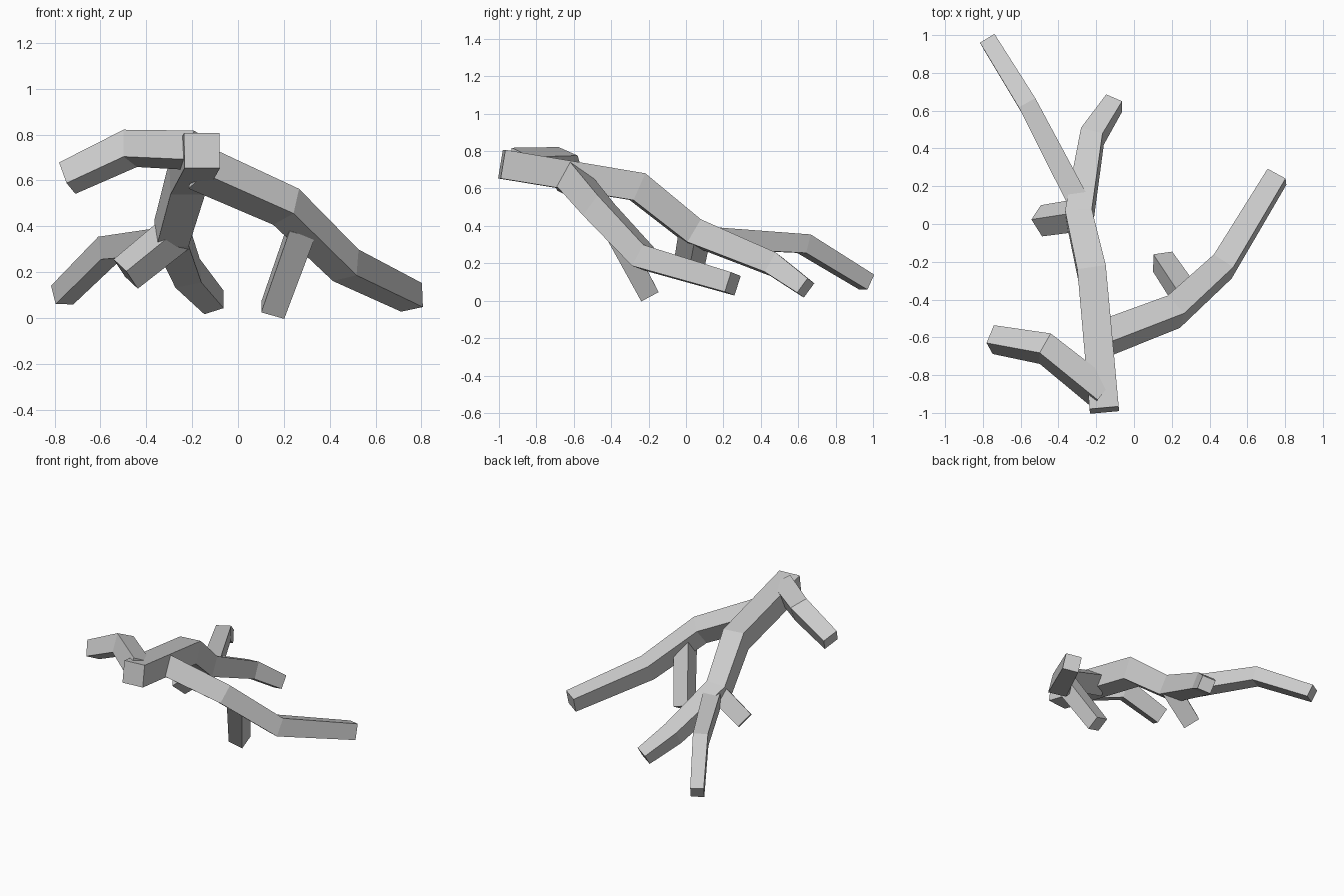
import bpy, bmesh
from mathutils import Vector

if "Cube" in bpy.data.objects:
    bpy.data.objects.remove(bpy.data.objects["Cube"])


def limb(name, path, widths, up):
    """Square, tapering limb with mitred joints; 'up' is the normal of its top face."""
    pts = [Vector(p) for p in path]
    dirs = [(b - a).normalized() for a, b in zip(pts, pts[1:])]
    up = Vector(up)
    up = (up - dirs[0] * up.dot(dirs[0])).normalized()
    bm = bmesh.new()
    rings = []
    for i, p in enumerate(pts):
        d = dirs[max(i - 1, 0)]
        nxt = dirs[min(i, len(dirs) - 1)]
        mitre = (d + nxt).normalized()
        side = d.cross(up)
        ring = []
        for s, t in ((-1, -1), (1, -1), (1, 1), (-1, 1)):
            o = (side * s + up * t) * widths[i] / 2
            # slide the corner along the limb onto the mitre plane
            o -= d * (o.dot(mitre) / d.dot(mitre))
            ring.append(bm.verts.new(p + o))
        rings.append(ring)
        up = d.rotation_difference(nxt) @ up
    for a, b in zip(rings, rings[1:]):
        for k in range(4):
            bm.faces.new((a[k], a[(k + 1) % 4], b[(k + 1) % 4], b[k]))
    bm.faces.new(rings[0])
    bm.faces.new(rings[-1])
    bmesh.ops.recalc_face_normals(bm, faces=bm.faces)
    mesh = bpy.data.meshes.new(name)
    bm.to_mesh(mesh)
    bm.free()
    ob = bpy.data.objects.new(name, mesh)
    bpy.context.collection.objects.link(ob)


# main stem, from the raised front end down to the back
limb("trunk",
     [(-0.157, -0.985, 0.73), (-0.222, -0.26, 0.61), (-0.29, 0.04, 0.37),
      (-0.22, 0.465, 0.195), (-0.105, 0.64, 0.068)],
     [0.155, 0.152, 0.14, 0.118, 0.095], (0, 0, 1))

# long branch to the right, with a short prop under its first joint
limb("right_branch",
     [(-0.17, -0.61, 0.655), (0.21, -0.465, 0.485), (0.47, -0.225, 0.23),
      (0.757, 0.25, 0.09)],
     [0.145, 0.135, 0.125, 0.11], (0, 0.5, 0.85))
limb("right_twig", [(0.28, -0.39, 0.39), (0.152, -0.2, 0.035)],
     [0.115, 0.105], (0, 0.9, 0.45))

# raised branch to the front left
limb("front_left_branch",
     [(-0.17, -0.9, 0.73), (-0.47, -0.66, 0.74), (-0.745, -0.612, 0.61)],
     [0.135, 0.125, 0.112], (0, 0.45, 0.9))

# long low branch to the back left, and a stub beside it
limb("back_left_branch",
     [(-0.3, 0.13, 0.335), (-0.56, 0.63, 0.305), (-0.767, 0.965, 0.1)],
     [0.115, 0.1, 0.09], (0, 0, 1))
limb("left_stub", [(-0.27, 0.05, 0.37), (-0.49, 0.017, 0.192)],
     [0.125, 0.118], (0, 0.7, 0.7))
